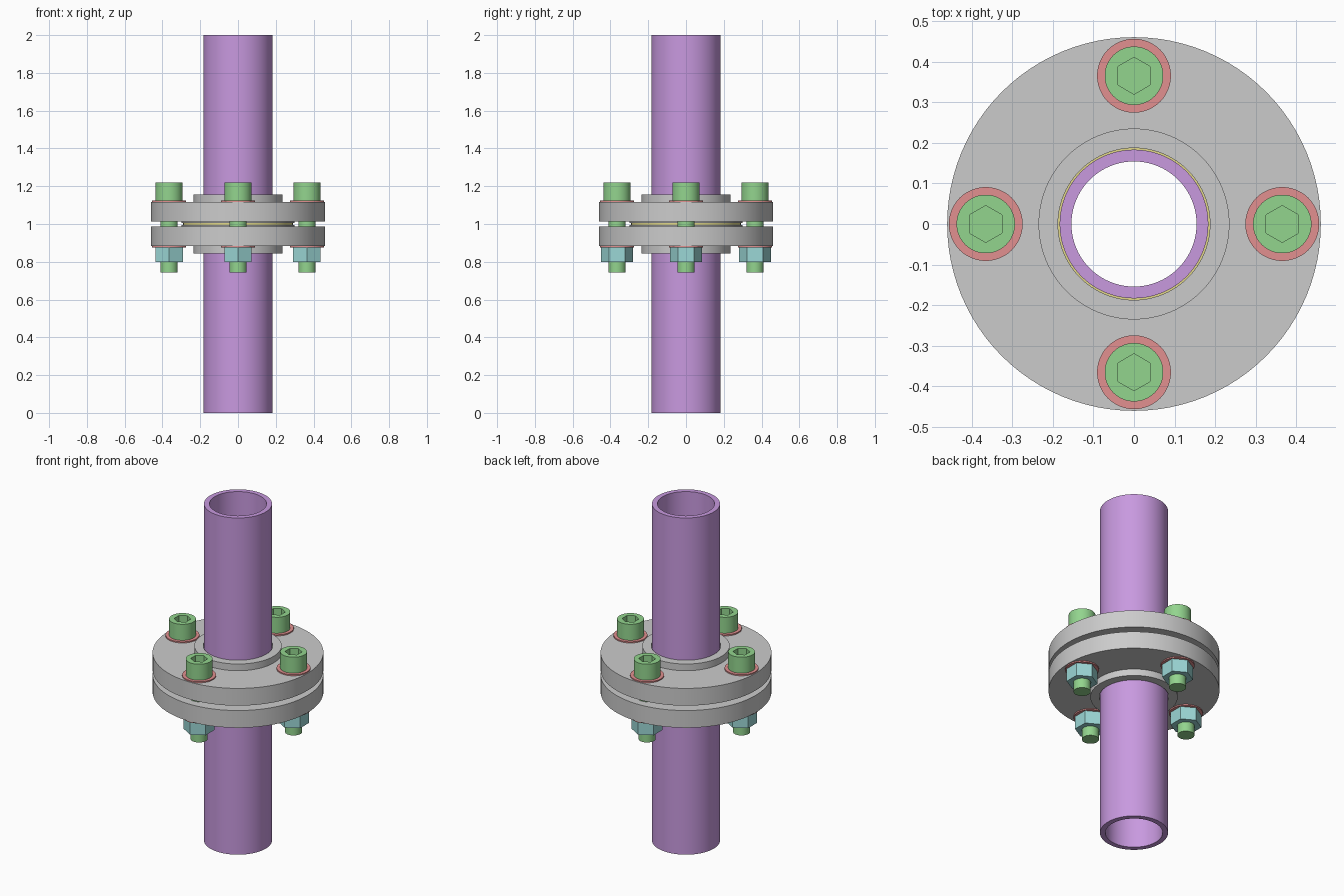
import bpy, bmesh, math

if "Cube" in bpy.data.objects:
    bpy.data.objects.remove(bpy.data.objects["Cube"])

BOLT_R = 0.365
SPOTS = [(BOLT_R * math.cos(i * math.pi / 2), BOLT_R * math.sin(i * math.pi / 2)) for i in range(4)]


def material(name, rgb):
    m = bpy.data.materials.new(name)
    m.diffuse_color = (*rgb, 1)
    m.use_nodes = True
    m.node_tree.nodes["Principled BSDF"].inputs["Base Color"].default_value = m.diffuse_color
    return m


PURPLE = material("purple", (0.58, 0.32, 0.74))
GREEN = material("green", (0.29, 0.66, 0.27))
TEAL = material("teal", (0.33, 0.68, 0.67))
RED = material("red", (0.76, 0.28, 0.28))
YELLOW = material("yellow", (0.75, 0.68, 0.25))


def lathe(name, profile, sides=96, mat=None, spots=((0, 0),), closed=True):
    """Revolve an (r, z) profile about z, once at every spot."""
    bm = bmesh.new()
    for sx, sy in spots:
        rings = []
        for r, z in profile:
            if r == 0:
                rings.append([bm.verts.new((sx, sy, z))] * sides)
                continue
            ring = []
            for i in range(sides):
                a = math.pi / 2 + 2 * math.pi * i / sides
                ring.append(bm.verts.new((sx + r * math.cos(a), sy + r * math.sin(a), z)))
            rings.append(ring)
        pairs = list(zip(rings, rings[1:]))
        if closed:
            pairs.append((rings[-1], rings[0]))
        for a, b in pairs:
            for i in range(sides):
                j = (i + 1) % sides
                quad = list(dict.fromkeys((a[i], a[j], b[j], b[i])))
                if len(quad) > 2:
                    bm.faces.new(quad)
    bmesh.ops.recalc_face_normals(bm, faces=bm.faces)
    me = bpy.data.meshes.new(name)
    bm.to_mesh(me)
    bm.free()
    ob = bpy.data.objects.new(name, me)
    bpy.context.collection.objects.link(ob)
    if mat:
        me.materials.append(mat)
    return ob


def tube(name, r0, r1, z0, z1, **kw):
    return lathe(name, [(r0, z0), (r1, z0), (r1, z1), (r0, z1)], **kw)


def rod(name, r, z0, z1, **kw):
    return lathe(name, [(0, z0), (r, z0), (r, z1), (0, z1)], closed=False, **kw)


def cut(ob, cutter):
    mod = ob.modifiers.new("cut", 'BOOLEAN')
    mod.operation = 'DIFFERENCE'
    mod.solver = 'EXACT'
    mod.object = cutter
    bpy.context.view_layer.objects.active = ob
    bpy.ops.object.modifier_apply(modifier=mod.name)
    bpy.data.objects.remove(cutter)


def smooth(ob):
    bpy.ops.object.select_all(action='DESELECT')
    ob.select_set(True)
    bpy.context.view_layer.objects.active = ob
    bpy.ops.object.shade_smooth_by_angle(angle=math.radians(25))


# pipes meeting inside the joint
for name, z0, z1 in (("lower_pipe", 0, 0.996), ("upper_pipe", 1.004, 2)):
    smooth(tube(name, 0.154, 0.183, z0, z1, mat=PURPLE))

# flange: raised face, disc with bolt holes, hub (profile measured from joint plane)
upper = lathe("upper_flange", [(0.187, 0.004), (0.30, 0.004), (0.30, 0.0145), (0.46, 0.0145),
                               (0.46, 0.117), (0.235, 0.117), (0.235, 0.157), (0.187, 0.157)])
cut(upper, rod("hole_cutter", 0.05, -0.05, 0.2, sides=48, spots=SPOTS))
upper.location.z = 1
smooth(upper)
lower = upper.copy()
lower.name = "lower_flange"
lower.rotation_euler.x = math.pi
bpy.context.collection.objects.link(lower)

# gasket between the raised faces
smooth(tube("gasket", 0.17, 0.29, 0.996, 1.004, mat=YELLOW))

# fasteners at the four bolt positions
for i, spot in enumerate(SPOTS, 1):
    at = {"spots": [spot]}
    # socket-head bolt
    bolt = lathe(f"bolt_{i}", [(0, 0.742), (0.046, 0.742), (0.046, 1.124), (0.072, 1.124),
                               (0.072, 1.219), (0, 1.219)], sides=48, mat=GREEN, closed=False, **at)
    cut(bolt, rod("socket_cutter", 0.0455, 1.17, 1.25, sides=6, **at))
    smooth(bolt)
    # washers
    smooth(tube(f"upper_washer_{i}", 0.05, 0.091, 1.117, 1.124, sides=48, mat=RED, **at))
    smooth(tube(f"lower_washer_{i}", 0.05, 0.091, 0.876, 0.883, sides=48, mat=RED, **at))
    # hex nut with bore
    nut = rod(f"nut_{i}", 0.084, 0.799, 0.876, sides=6, mat=TEAL, **at)
    cut(nut, rod("bore_cutter", 0.047, 0.7, 0.95, sides=48, **at))
    smooth(nut)
